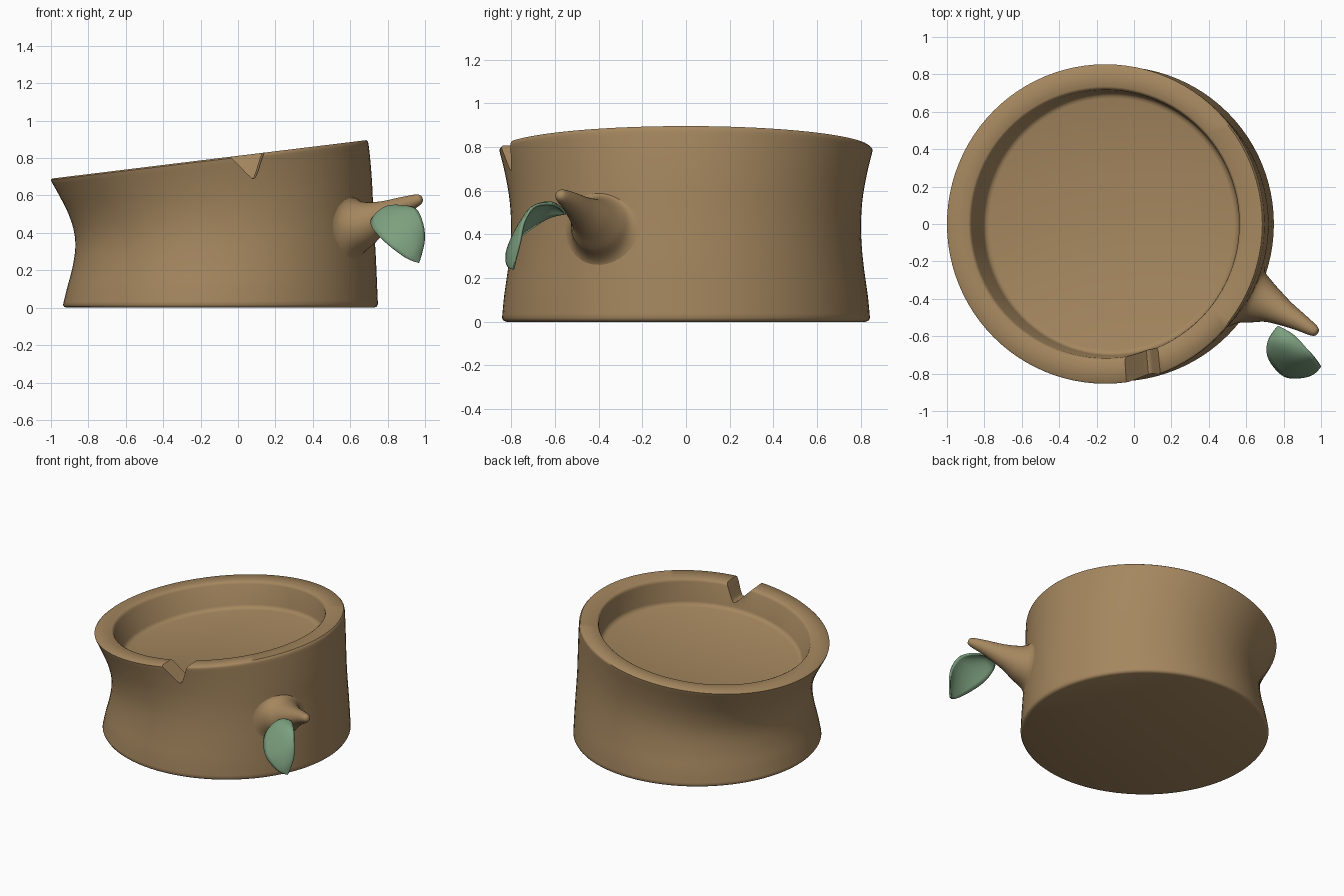
import bpy, bmesh, math
from mathutils import Vector

cube = bpy.data.objects.get("Cube")
if cube:
    bpy.data.objects.remove(cube, do_unlink=True)


def material(name, color):
    m = bpy.data.materials.new(name)
    m.use_nodes = True
    m.diffuse_color = color
    m.node_tree.nodes["Principled BSDF"].inputs["Base Color"].default_value = color
    return m


def spline(points, steps):
    """Smooth curve through points of any dimension."""
    pts = [Vector(p) for p in points]
    out = []
    for i in range(len(pts) - 1):
        a, b, c, d = (pts[max(0, min(len(pts) - 1, i + k))] for k in (-1, 0, 1, 2))
        for s in range(steps):
            t = s / steps
            out.append(0.5 * (2 * b + (c - a) * t + (2 * a - 5 * b + 4 * c - d) * t ** 2
                              + (3 * b - a - 3 * c + d) * t ** 3))
    return out + [pts[-1]]


def loft(name, rows, mat, closed=True):
    """Skin rows of points; closed rows are loops with end caps."""
    bm = bmesh.new()
    grid = [[bm.verts.new(p) for p in row] for row in rows]
    n = len(rows[0])
    for r0, r1 in zip(grid, grid[1:]):
        for i in range(n if closed else n - 1):
            j = (i + 1) % n
            bm.faces.new((r0[i], r0[j], r1[j], r1[i]))
    if closed:
        bm.faces.new(grid[0])
        bm.faces.new(grid[-1])
    else:
        bmesh.ops.remove_doubles(bm, verts=bm.verts, dist=0.0005)
    bmesh.ops.recalc_face_normals(bm, faces=bm.faces)
    me = bpy.data.meshes.new(name)
    bm.to_mesh(me)
    bm.free()
    me.materials.append(mat)
    ob = bpy.data.objects.new(name, me)
    bpy.context.collection.objects.link(ob)
    return ob


def smooth(ob, degrees):
    bpy.ops.object.select_all(action='DESELECT')
    ob.select_set(True)
    bpy.context.view_layer.objects.active = ob
    bpy.ops.object.shade_smooth_by_angle(angle=math.radians(degrees))


wood = material("warm_wood", (0.376, 0.242, 0.114, 1))
green = material("leaf_green", (0.205, 0.352, 0.212, 1))


# Stump: waisted sides under a slanted top, with a shallow recess
def ring(left, right, ry, height, drop=0, n=96):
    cx, rx = (left + right) / 2, (right - left) / 2
    pts = []
    for i in range(n):
        a = math.tau * i / n
        x = cx + rx * math.cos(a)
        pts.append((x, ry * math.sin(a), height * (0.812 + 0.122 * x) - drop))
    return pts


sides = spline([(-.936, .748, .842, .02), (-.914, .743, .832, .15), (-.886, .737, .815, .3),
                (-.87, .729, .803, .45), (-.877, .723, .801, .58), (-.908, .718, .81, .72),
                (-.955, .709, .83, .86), (-.997, .698, .852, .975)], 4)
rows = [ring(-.916, .728, .822, 0), ring(-.929, .741, .835, .006)]
rows += [ring(*p) for p in sides]
rows += [ring(-1, .694, .854, .99), ring(-.992, .686, .846, 1),
         ring(-.885, .575, .735, 1), ring(-.875, .567, .725, 1, .006),
         ring(-.868, .563, .717, 1, .02), ring(-.807, .561, .702, 1, .162),
         ring(-.801, .557, .698, 1, .174), ring(-.79, .548, .688, 1, .184),
         ring(-.774, .534, .672, 1, .19)]
stump = loft("stump", rows, wood)

# Notch in the front of the rim, leaning outward to the left
profile = [(-.07, .84), (.06, .712), (.085, .69), (.10, .695), (.115, .73), (.135, .795), (.16, .86)]
cutter = loft("notch_cutter", [[(x + shift, y, z) for x, z in profile]
                               for y, shift in ((-.95, .005), (-.60, -.025))], wood)
cutter.hide_render = True
cut = stump.modifiers.new("notch", 'BOOLEAN')
cut.operation = 'DIFFERENCE'
cut.solver = 'EXACT'
cut.object = cutter
depsgraph = bpy.context.evaluated_depsgraph_get()
carved = bpy.data.meshes.new_from_object(stump.evaluated_get(depsgraph))
stump.modifiers.clear()
stump.data = carved
bpy.data.objects.remove(cutter, do_unlink=True)
smooth(stump, 50)
bpy.context.view_layer.update()

# Branch: its flared foot melts into the trunk, then tapers to a rounded tip
path = spline([(.57, -.36, .432, .21), (.62, -.385, .438, .165), (.67, -.407, .45, .13),
               (.73, -.435, .473, .097), (.80, -.475, .505, .071), (.88, -.52, .543, .05),
               (.95, -.563, .572, .034), (.975, -.578, .583, .022), (.982, -.582, .586, .006)], 4)
rows = []
for i, p in enumerate(path):
    ahead = path[min(i + 1, len(path) - 1)] - path[max(i - 1, 0)]
    d = ahead.to_3d().normalized()
    side = d.cross(Vector((0, 0, 1))).normalized()
    up = side.cross(d)
    hug = max(0, 1 - i / 8)
    row = []
    for k in range(32):
        a = math.tau * k / 32
        v = p.to_3d() + p.w * (side * math.cos(a) + up * math.sin(a))
        hit, spot, normal, face = stump.closest_point_on_mesh(v)
        row.append(v.lerp(spot + normal * (.03 * (1 - hug) - .003), hug))
    rows.append(row)
smooth(loft("branch", rows, wood), 60)

# Leaf: curled blade between two edges and a raised midrib
stem, tip = (.77, -.548, .495), (.965, -.79, .24)
left = spline([stem, (.718, -.63, .475), (.722, -.72, .42), (.80, -.81, .34), (.90, -.818, .265), tip], 5)
mid = spline([stem, (.79, -.625, .537), (.84, -.715, .50), (.90, -.782, .41), (.95, -.80, .32), tip], 5)
right = spline([stem, (.86, -.60, .535), (.945, -.69, .53), (.985, -.74, .46), (.995, -.76, .36), tip], 5)
rows = []
for a, b, c in zip(left, mid, right):
    ctrl = 2 * b - (a + c) / 2
    rows.append([a * (1 - t) ** 2 + ctrl * 2 * t * (1 - t) + c * t * t for t in (k / 10 for k in range(11))])
leaf = loft("leaf", rows, green, closed=False)
thick = leaf.modifiers.new("thickness", 'SOLIDIFY')
thick.thickness = 0.012
thick.offset = 0
smooth(leaf, 50)
